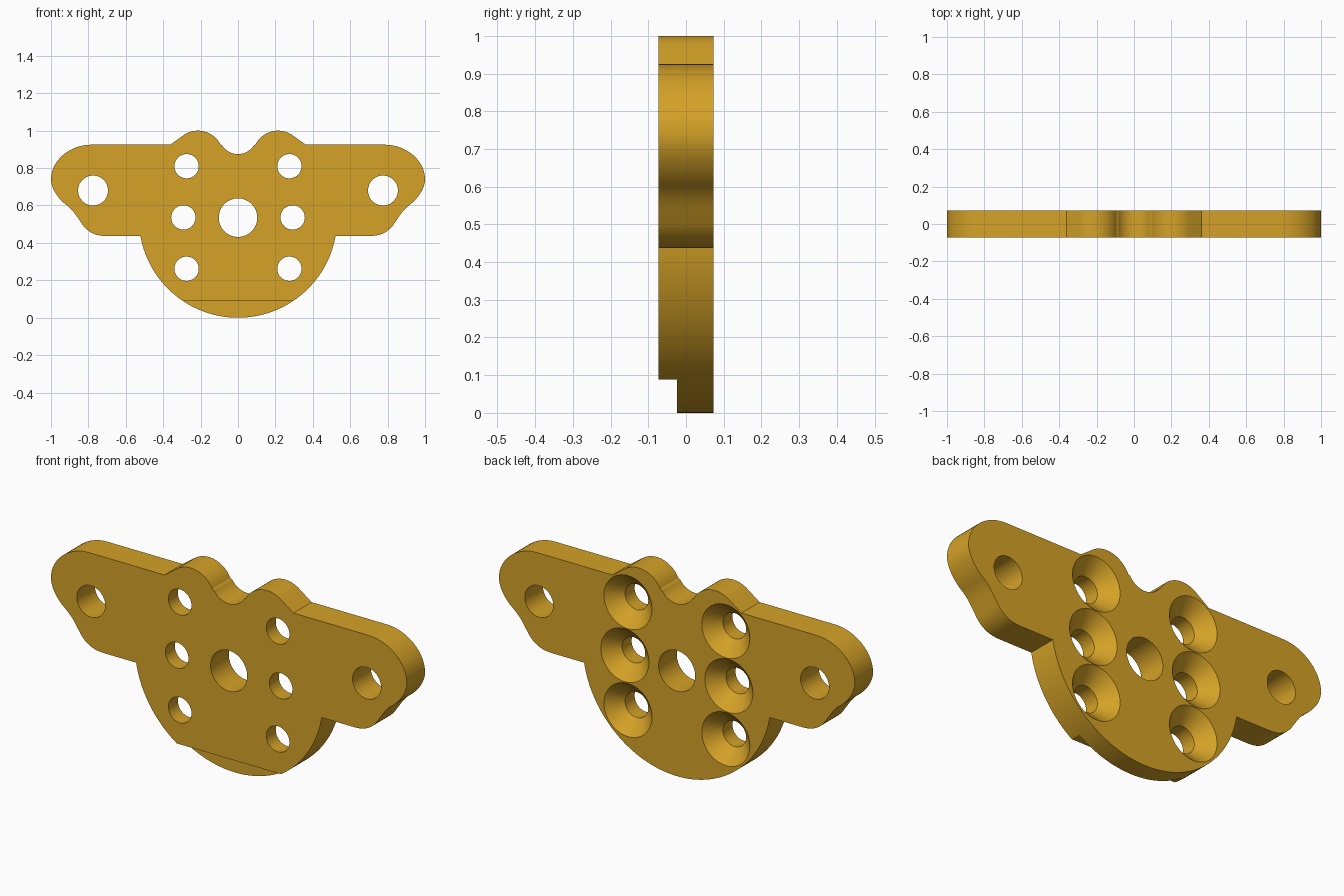
import bpy, bmesh, math
from mathutils import Vector

if "Cube" in bpy.data.objects:
    bpy.data.objects.remove(bpy.data.objects["Cube"])

HALF = 0.073  # half of the plate thickness


def arc(cx, cz, r, a0, a1, n):
    return [(cx + r * math.cos(math.radians(a0 + (a1 - a0) * i / n)),
             cz + r * math.sin(math.radians(a0 + (a1 - a0) * i / n))) for i in range(n + 1)]


def bezier(p0, p1, p2, p3, n=10):
    pts = []
    for i in range(n + 1):
        t = i / n
        u = 1 - t
        pts.append(tuple(u**3 * a + 3 * u * u * t * b + 3 * u * t * t * c + t**3 * d
                         for a, b, c, d in zip(p0, p1, p2, p3)))
    return pts


def make_object(name, bm):
    bmesh.ops.recalc_face_normals(bm, faces=bm.faces)
    me = bpy.data.meshes.new(name)
    bm.to_mesh(me)
    bm.free()
    ob = bpy.data.objects.new(name, me)
    bpy.context.collection.objects.link(ob)
    return ob


def lathe(bm, x, z, profile, n=48):
    """Solid of revolution about a y-parallel axis; profile holds (y, radius)."""
    rings = [[bm.verts.new((x + r * math.cos(2 * math.pi * i / n), y,
                            z + r * math.sin(2 * math.pi * i / n))) for i in range(n)]
             for y, r in profile]
    for a, b in zip(rings, rings[1:]):
        for i in range(n):
            j = (i + 1) % n
            bm.faces.new((a[i], a[j], b[j], b[i]))
    bm.faces.new(rings[0])
    bm.faces.new(rings[-1])


# Right half of the outline, from the bottom centre round to the notch centre
disc_end = -math.degrees(math.asin((0.53 - 0.437) / 0.53))
right = arc(0, 0.53, 0.53, -90, disc_end, 40)                                    # disc
right += bezier((0.706, 0.437), (0.765, 0.437), (0.81, 0.46), (0.84, 0.51))       # arm underside
right += bezier((0.84, 0.51), (0.865, 0.545), (0.88, 0.575), (0.92, 0.605))[1:]
right += bezier((0.92, 0.605), (0.96, 0.635), (1.0, 0.69), (1.0, 0.74))[1:]       # arm tip
right += bezier((1.0, 0.74), (1.0, 0.84), (0.90, 0.925), (0.785, 0.925), 16)[1:]
right += [(0.362, 0.925)]
right += arc(0.214, 0.865, 0.135, 53, 152.8, 20)                                 # ear
right += arc(0, 0.975, 0.1, -27.2, -90, 12)[1:]                                  # notch
outline = right + [(-x, z) for x, z in reversed(right[1:-1])]

# Plate body
bm = bmesh.new()
face = bm.faces.new([bm.verts.new((x, -HALF, z)) for x, z in outline])
side = bmesh.ops.extrude_face_region(bm, geom=[face])
moved = [v for v in side["geom"] if isinstance(v, bmesh.types.BMVert)]
bmesh.ops.translate(bm, verts=moved, vec=Vector((0, 2 * HALF, 0)))
plate = make_object("mounting_plate", bm)

# Through holes and countersunk screw holes
bm = bmesh.new()
lathe(bm, 0, 0.535, [(-0.2, 0.103), (0.2, 0.103)], 64)
for s in (-1, 1):
    lathe(bm, s * 0.775, 0.68, [(-0.2, 0.08), (0.2, 0.08)])
    for x, z in ((0.275, 0.81), (0.292, 0.536), (0.275, 0.262)):
        lathe(bm, s * x, z, [(-0.2, 0.065), (0.003, 0.065), (0.0735, 0.1355), (0.1, 0.1355)])
holes = make_object("hole_cutter", bm)

# Step along the lower front edge
bm = bmesh.new()
bmesh.ops.create_cube(bm, size=1)
for v in bm.verts:
    v.co = (v.co.x * 1.2, -0.024 if v.co.y > 0 else -0.2, 0.088 if v.co.z > 0 else -0.1)
step = make_object("step_cutter", bm)

bpy.context.view_layer.objects.active = plate
plate.select_set(True)
for cutter in (holes, step):
    cutter.hide_render = True
    mod = plate.modifiers.new("cut", 'BOOLEAN')
    mod.operation = 'DIFFERENCE'
    mod.solver = 'EXACT'
    mod.object = cutter
    bpy.ops.object.modifier_apply(modifier=mod.name)
    bpy.data.objects.remove(cutter)

# Golden finish
gold = bpy.data.materials.new("gold")
gold.diffuse_color = (0.66, 0.36, 0.02, 1)
gold.use_nodes = True
gold.node_tree.nodes["Principled BSDF"].inputs["Base Color"].default_value = gold.diffuse_color
plate.data.materials.clear()
plate.data.materials.append(gold)
bpy.ops.object.shade_smooth_by_angle(angle=math.radians(30))
